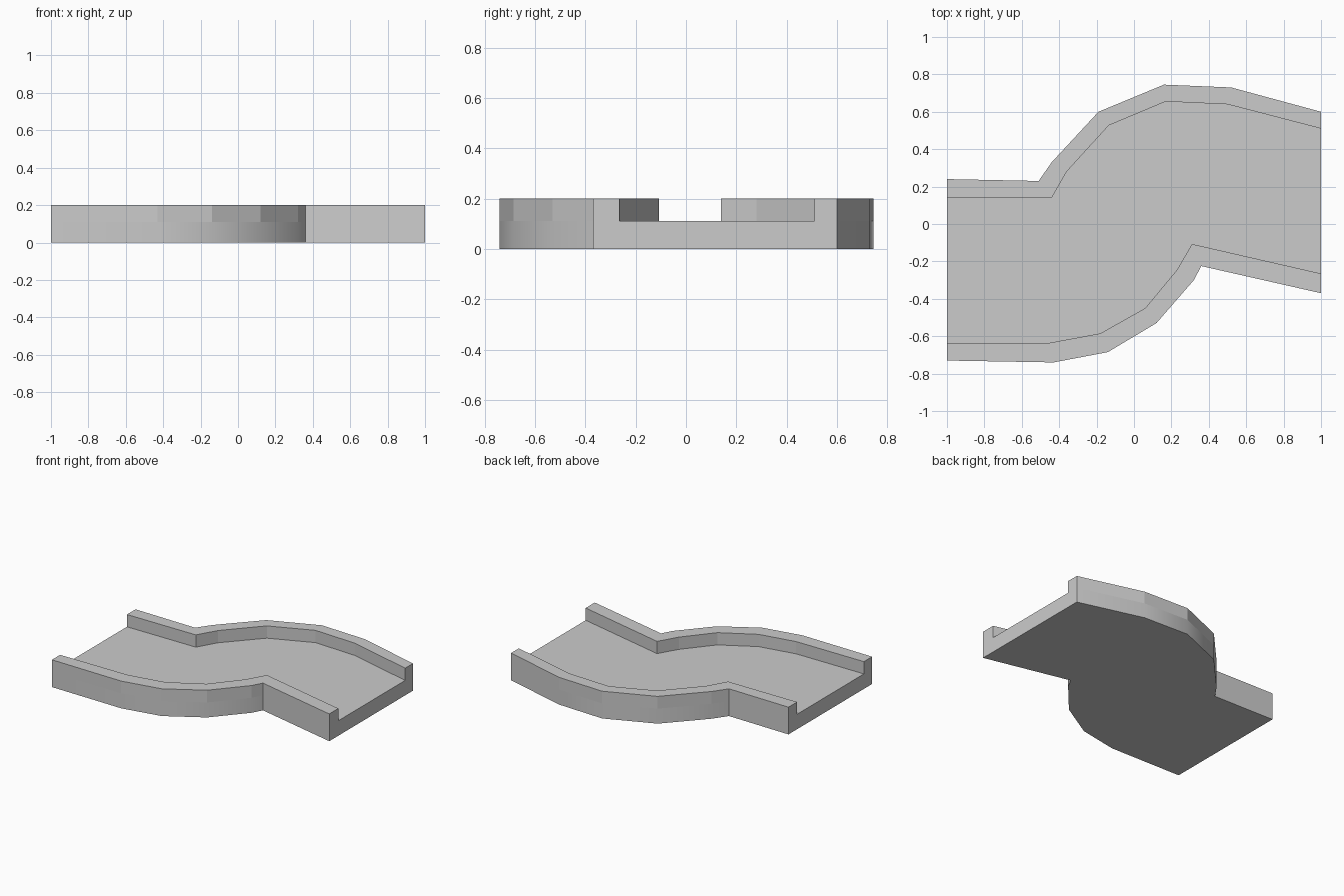
import bpy, bmesh, math

if "Cube" in bpy.data.objects:
    bpy.data.objects.remove(bpy.data.objects["Cube"])

FLOOR, TOP = 0.11, 0.20

# Plan curves of the curb edges, one point per station along the path
near_outer = [(-1, -.73), (-.43, -.74), (-.14, -.685), (.12, -.53), (.32, -.30), (.36, -.225), (1, -.37)]
near_inner = [(-1, -.635), (-.45, -.635), (-.18, -.585), (.06, -.45), (.23, -.245), (.31, -.107), (1, -.265)]
far_inner = [(-1, .14), (-.44, .14), (-.36, .28), (-.135, .527), (.17, .655), (.50, .64), (1, .51)]
far_outer = [(-1, .24), (-.51, .23), (-.44, .33), (-.19, .60), (.16, .745), (.52, .73), (1, .60)]

# U-shaped cross-section: which curve, at which height
section = [(near_outer, 0), (near_outer, FLOOR), (near_outer, TOP), (near_inner, TOP),
           (near_inner, FLOOR), (far_inner, FLOOR), (far_inner, TOP),
           (far_outer, TOP), (far_outer, FLOOR), (far_outer, 0)]
n = len(section)

bm = bmesh.new()
rings = [[bm.verts.new((*curve[i], z)) for curve, z in section] for i in range(len(near_outer))]

# Sweep the section along the path; the lower side bands are smooth
for a, b in zip(rings, rings[1:]):
    for j in range(n):
        k = (j + 1) % n
        face = bm.faces.new((a[j], b[j], b[k], a[k]))
        face.smooth = j in (0, n - 2)

# Open channel ends closed with U-shaped caps
for r in (rings[0], rings[-1]):
    bm.faces.new((r[0], r[1], r[4], r[5], r[8], r[9]))
    bm.faces.new(r[1:5])
    bm.faces.new(r[5:9])

bmesh.ops.recalc_face_normals(bm, faces=bm.faces)
for e in bm.edges:
    e.smooth = e.calc_face_angle(0) < math.radians(35)

mesh = bpy.data.meshes.new("curved_path")
bm.to_mesh(mesh)
bm.free()
bpy.context.collection.objects.link(bpy.data.objects.new("curved_path", mesh))
